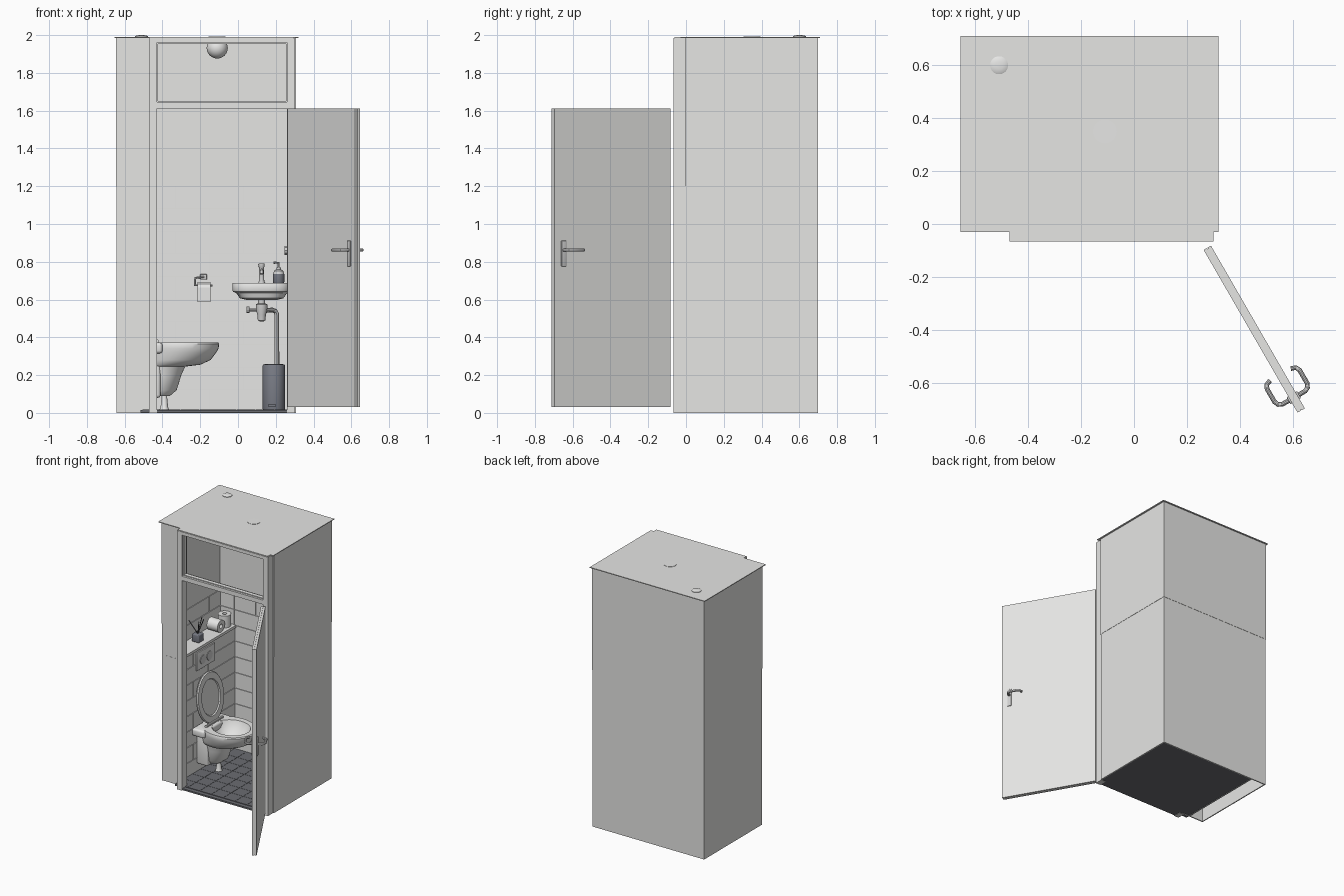
import bpy, bmesh, math
from mathutils import Matrix, Vector

if "Cube" in bpy.data.objects:
    bpy.data.objects.remove(bpy.data.objects["Cube"])


def material(name, *rgb):
    m = bpy.data.materials.new(name)
    m.diffuse_color = (*rgb, 1)
    m.use_nodes = True
    m.node_tree.nodes["Principled BSDF"].inputs["Base Color"].default_value = m.diffuse_color
    return m


WHITE = material("white wall", .79, .79, .775)
CERAMIC = material("white ceramic", .8, .8, .79)
FLOOR = material("grey floor tile", .145, .15, .165)
DARK = material("dark sticks", .07, .07, .075)
CHROME = material("light metal", .63, .63, .63)
BIN = material("blue grey", .19, .2, .235)


def finish(name, bm, mat):
    bmesh.ops.recalc_face_normals(bm, faces=bm.faces)
    me = bpy.data.meshes.new(name)
    bm.to_mesh(me)
    bm.free()
    me.materials.append(mat)
    ob = bpy.data.objects.new(name, me)
    bpy.context.collection.objects.link(ob)
    return ob


def boxes(name, extents, mat, bevel=0):
    """One object from (x0, x1, y0, y1, z0, z1) blocks."""
    bm = bmesh.new()
    for x0, x1, y0, y1, z0, z1 in extents:
        mtx = Matrix.Translation(((x0 + x1) / 2, (y0 + y1) / 2, (z0 + z1) / 2)) @ \
            Matrix.Diagonal((x1 - x0, y1 - y0, z1 - z0, 1))
        bmesh.ops.create_cube(bm, size=1, matrix=mtx)
    if bevel:
        bmesh.ops.bevel(bm, geom=bm.edges[:], offset=bevel, segments=3, affect='EDGES', profile=.5)
    return finish(name, bm, mat)


def loft(name, rings, mat, n=40, power=2.0):
    """Stack of ovals (cx, cy, rx, ry, z), capped at both ends."""
    bm = bmesh.new()
    loops = []
    for cx, cy, rx, ry, z in rings:
        loop = []
        for i in range(n):
            a = 2 * math.pi * i / n
            c, s = math.cos(a), math.sin(a)
            e = 2 / power
            loop.append(bm.verts.new((cx + rx * math.copysign(abs(c) ** e, c),
                                      cy + ry * math.copysign(abs(s) ** e, s), z)))
        loops.append(loop)
    for a, b in zip(loops, loops[1:]):
        for i in range(n):
            j = (i + 1) % n
            bm.faces.new((a[i], a[j], b[j], b[i]))
    bm.faces.new(loops[0])
    bm.faces.new(loops[-1])
    return finish(name, bm, mat)


def lathe(name, x, y, profile, mat, n=32):
    return loft(name, [(x, y, r, r, z) for r, z in profile], mat, n)


def tube(name, pts, r, mat):
    cu = bpy.data.curves.new(name, 'CURVE')
    cu.dimensions = '3D'
    cu.bevel_depth, cu.bevel_resolution, cu.use_fill_caps = r, 3, True
    sp = cu.splines.new('POLY')
    sp.points.add(len(pts) - 1)
    for p, c in zip(sp.points, pts):
        p.co = (*c, 1)
    tmp = bpy.data.objects.new(name, cu)
    bpy.context.collection.objects.link(tmp)
    bpy.context.view_layer.update()
    me = bpy.data.meshes.new_from_object(tmp.evaluated_get(bpy.context.evaluated_depsgraph_get()))
    bpy.data.objects.remove(tmp)
    me.materials.clear()
    me.materials.append(mat)
    ob = bpy.data.objects.new(name, me)
    bpy.context.collection.objects.link(ob)
    return ob


def tiles(name, along, a0, a1, z0, z1, d0, d1, length=.36, height=.12, gap=.004):
    """Running-bond wall tiles along 'x' or 'y', between depths d0 and d1."""
    out = []
    for row in range(10):
        lo, hi = max(z0, row * height + gap), min(z1, (row + 1) * height)
        if hi - lo < .01:
            continue
        s = a0 - (length / 2 if row % 2 else 0)
        while s < a1:
            p, q = max(s, a0) + gap, min(s + length, a1)
            if q - p > .01:
                out.append((p, q, d0, d1, lo, hi) if along == 'x' else (d0, d1, p, q, lo, hi))
            s += length
    return boxes(name, out, CERAMIC)


# Cabin shell with slightly inset lower half, and roof
L, R, F, B = -.645, .308, -.005, .70
for nm, z0, z1, o in (("upper", 1.2, 1.985, 0), ("lower", 0, 1.2, -.002)):
    boxes(nm + "_walls", [(L - o, L + .01, F, B + o, z0, z1), (R - .01, R + o, F, B + o, z0, z1),
                          (L + .01, R - .01, B - .01, B + o, z0, z1),
                          (L + .01, -.46, F - o, F + .01, z0, z1)], WHITE)
boxes("roof", [(-.655, .32, -.03, .71, 1.984, 1.99), (-.47, .295, -.062, -.03, 1.984, 1.99)], WHITE)

# Door frame with open transom
boxes("door_frame", [(-.47, -.43, -.066, F, 0, 1.985), (.26, .30, -.066, F, 0, 1.985),
                     (-.43, .26, -.066, F, 1.612, 1.645), (-.43, .26, -.066, F, 1.96, 1.985)], WHITE)
boxes("transom_sash", [(-.43, -.424, -.05, -.02, 1.645, 1.96), (.254, .26, -.05, -.02, 1.645, 1.96),
                       (-.424, .254, -.05, -.02, 1.645, 1.651), (-.424, .254, -.05, -.02, 1.954, 1.96)], WHITE)

# Floor slab with square tiles
boxes("floor_slab", [(-.515, R - .01, -.03, B - .01, .002, .014), (-.43, .26, -.06, -.03, .002, .014)], FLOOR)
boxes("floor_tiles", [(-.505 + i * .1, -.407 + i * .1, -.028 + j * .1, .070 + j * .1, .012, .018)
                      for i in range(8) for j in range(7)], FLOOR)

# Cistern wall, shelf and wall tiles
boxes("cistern_wall", [(-.52, -.512, F, B - .01, 0, .945)], WHITE)
boxes("shelf", [(L + .005, -.497, F + .001, B - .01, .945, .965)], WHITE)
tiles("back_tiles", 'x', -.512, R - .015, .018, 1.2, B - .015, B - .01)
tiles("back_tiles_over_shelf", 'x', L + .015, -.512, .965, 1.2, B - .015, B - .01)
tiles("right_tiles", 'y', .0, B - .015, .018, 1.2, R - .015, R - .01)
tiles("cistern_tiles", 'y', .0, B - .015, .018, .945, -.512, -.507)
tiles("left_tiles", 'y', .01, B - .015, .965, 1.2, L + .01, L + .015)

# Open door with handles, built along local x and swung 60 degrees
swing = Matrix.Translation((.277, -.09, 0)) @ Matrix.Rotation(math.radians(-60), 4, 'Z')
door = [boxes("door", [(0, .71, -.016, -.001, .03, 1.612), (0, .71, .001, .016, .03, 1.612),
                       (.004, .706, -.001, .001, .034, 1.608)], WHITE)]
for s, nm in ((1, "outer"), (-1, "inner")):
    y0, y1 = sorted((s * .015, s * .023))
    door.append(boxes(nm + "_handle_plate", [(.639, .669, y0, y1, .775, .912)], CHROME, .0035))
    door.append(tube(nm + "_lever", [(.654, s * .02, .862), (.654, s * .05, .862), (.647, s * .064, .862),
                                     (.632, s * .071, .862), (.575, s * .071, .862), (.56, s * .064, .862),
                                     (.553, s * .045, .862)], .009, CHROME))
for ob in door:
    ob.data.transform(swing)

# Toilet bowl: outer skin up to the rim, then the inside
TY = .325
outer = [(-.36, .07, .09), (-.325, .09, .12), (-.30, .10, .2), (-.28, .11, .245), (-.2, .135, .255),
         (-.145, .152, .28), (-.115, .165, .32), (-.103, .17, .34), (-.1, .172, .365), (-.105, .168, .373)]
rings = [((r - .505) / 2, TY, (r + .505) / 2, ry, z) for r, ry, z in outer]
rings += [(-.285, TY, .14, .125, .373), (-.285, TY, .135, .12, .36), (-.29, TY, .11, .095, .31),
          (-.3, TY, .06, .05, .27)]
loft("toilet_bowl", rings, CERAMIC)
boxes("toilet_deck", [(-.507, -.40, TY - .165, TY + .165, .315, .372)], CERAMIC, .015)
boxes("toilet_base", [(-.507, -.41, TY - .11, TY + .11, .08, .32)], CERAMIC, .015)
lathe("toilet_foot", -.39, TY, [(.025, .018), (.02, .03), (.014, .09)], CERAMIC, 20)
lid = loft("toilet_lid", [(0, 0, .13, .105, .008), (0, 0, .136, .11, 0), (0, 0, .183, .152, 0),
                          (0, 0, .19, .158, .007), (0, 0, .185, .154, .018)], CERAMIC)
lid.data.transform(Matrix.Translation((-.455, TY, .56)) @ Matrix.Rotation(math.radians(-98), 4, 'Y'))
tube("lid_hinge", [(-.43, TY - .1, .38), (-.43, TY + .1, .38)], .01, CERAMIC)

# Flush plate with two buttons
boxes("flush_plate", [(-.508, -.498, TY - .11, TY + .11, .79, .925)], CERAMIC, .003)
for s in (-1, 1):
    tube("flush_button", [(-.5, TY + s * .04, .855), (-.494, TY + s * .04, .855)], .035, CHROME)

# Paper holder on the back wall
boxes("paper_bracket", [(-.20, -.165, .665, .685, .705, .735)], CHROME, .004)
tube("paper_arm", [(-.18, .67, .72), (-.225, .65, .715), (-.228, .64, .70), (-.228, .635, .675),
                   (-.135, .635, .675)], .006, CHROME)
tube("paper_roll", [(-.215, .635, .665), (-.145, .635, .665)], .03, CERAMIC)
boxes("paper_sheet", [(-.215, -.145, .602, .605, .588, .665)], CERAMIC)

# Basin, tap, waste and pipe
SX, SY = .125, .57
loft("basin", [(SX, SY, .08, .06, .598), (SX, SY, .115, .09, .607), (SX, SY, .135, .1, .635),
               (SX, SY, .152, .113, .642), (SX, SY, .155, .116, .65), (SX, SY, .155, .116, .683),
               (SX, SY, .152, .113, .688), (SX, SY - .02, .13, .078, .688), (SX, SY - .02, .12, .07, .665),
               (SX, SY - .02, .07, .04, .63)], CERAMIC, 48, 2.8)
lathe("tap_body", SX, .655, [(.017, .688), (.014, .70), (.013, .77), (.016, .775), (.015, .79)], CHROME, 20)
tube("tap_spout", [(SX, .655, .745), (SX, .59, .755), (SX, .575, .75), (SX, .57, .735)], .009, CHROME)
lathe("waste_trap", SX, SY, [(.012, .485), (.02, .49), (.023, .52), (.03, .55), (.03, .575), (.018, .58),
                             (.018, .6)], CHROME, 20)
tube("waste_pipe", [(SX, SY, .54), (.18, .62, .545), (.198, .635, .538), (.206, .64, .52), (.206, .64, .018)],
     .013, CHROME)
tube("valve", [(.05, .6, .545), (SX, .6, .545)], .009, CHROME)
tube("valve_knob", [(.045, .6, .545), (.062, .6, .545)], .018, CHROME)

# Soap dispenser, bin and wall hook
lathe("soap_bottle", .215, .645, [(.028, .688), (.03, .693), (.03, .725), (.03, .735)], BIN, 24)
lathe("soap_cap", .215, .645, [(.03, .735), (.024, .752), (.012, .76), (.012, .77)], CHROME, 24)
tube("soap_pump", [(.215, .645, .76), (.215, .645, .795), (.19, .63, .795)], .006, CHROME)
lathe("bin", .19, .5, [(.058, .018), (.059, .022), (.059, .25), (.056, .257), (.03, .259)], BIN)
boxes("bin_pedal", [(.16, .2, .425, .45, .035, .045)], BIN)
tube("wall_hook", [(.297, .35, .86), (.262, .35, .86)], .008, CHROME)
tube("wall_hook_knob", [(.262, .35, .86), (.245, .35, .86)], .025, CHROME)

# Things on the shelf
boxes("diffuser_jar", [(-.595, -.535, .29, .35, .965, 1.025)], BIN, .006)
for i, (dx, dy) in enumerate(((-.04, -.05), (.03, -.03), (0, .05), (.03, .03))):
    tube("diffuser_stick", [(-.565, .32, 1.02), (-.565 + dx, .32 + dy, 1.13)], .003, DARK)


def spare_roll(name, loc, rot):
    ob = loft(name, [(0, 0, r, r, z) for r, z in
                     ((.016, .02), (.016, .045), (.046, .045), (.046, -.045), (.016, -.045), (.016, -.02))],
              CERAMIC, 28)
    ob.data.transform(Matrix.Translation(loc) @ Matrix.Rotation(rot, 4, 'Y'))


spare_roll("spare_roll_lying", (-.56, .53, 1.011), math.pi / 2)
spare_roll("spare_roll_standing", (-.56, .637, 1.011), 0)

# Ceiling globe lamp and roof vent
lathe("ceiling_lamp", -.11, .35, [(.001, 1.876)] + [(.056 * math.sin(a * math.pi / 12),
      1.932 - .056 * math.cos(a * math.pi / 12)) for a in range(1, 10)] + [(.045, 1.98), (.045, 1.992)], CERAMIC)
lathe("roof_vent", -.51, .60, [(.034, 1.96), (.034, 1.994), (.028, 1.997), (.015, 1.9995), (.001, 2.0)], CERAMIC)

for ob in bpy.context.scene.objects:
    ob.select_set(ob.type == 'MESH')
    bpy.context.view_layer.objects.active = ob
bpy.ops.object.shade_smooth_by_angle(angle=math.radians(35))
